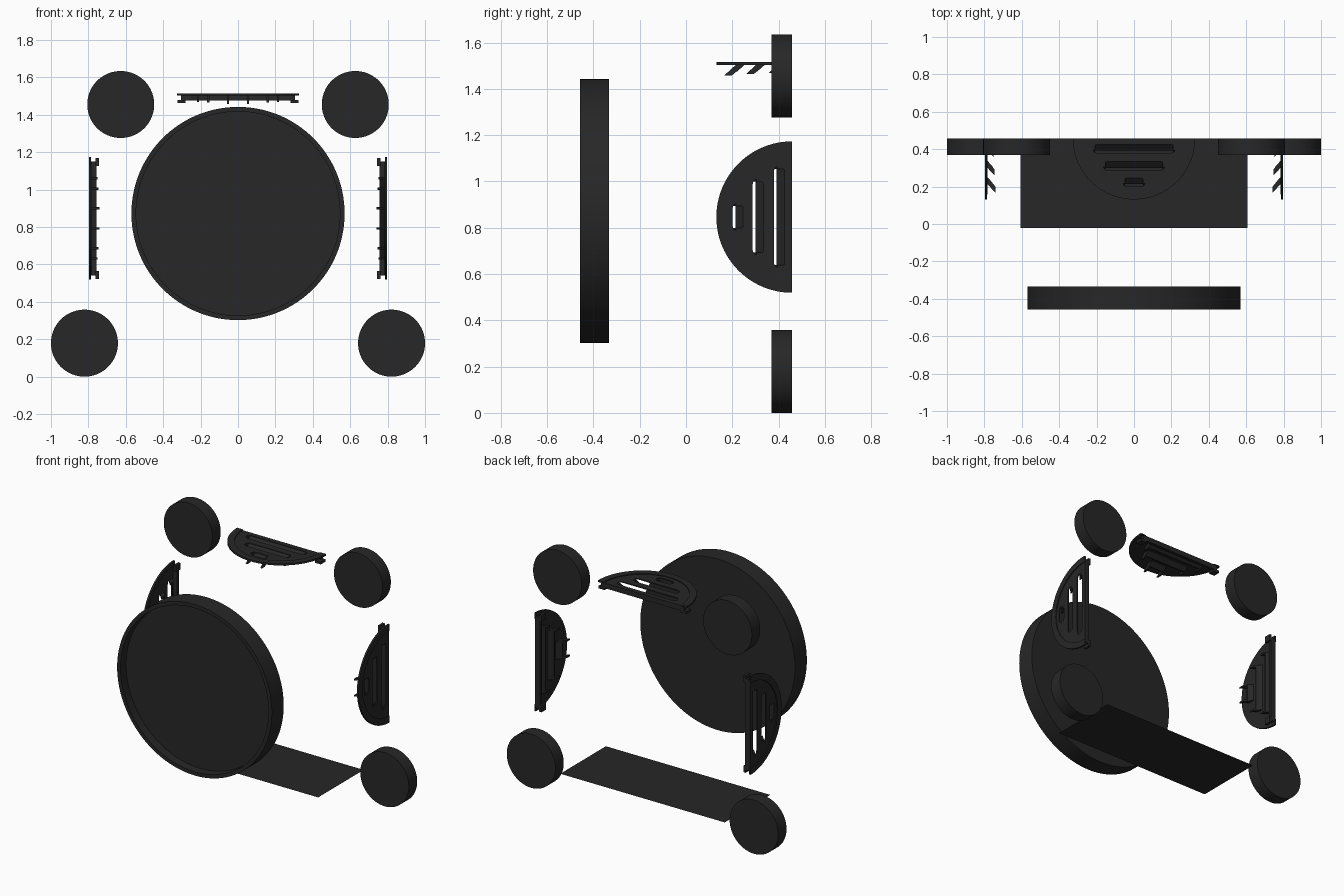
import bpy, bmesh, math
from mathutils import Matrix, Vector

if "Cube" in bpy.data.objects:
    bpy.data.objects.remove(bpy.data.objects["Cube"])

dark = bpy.data.materials.new("dark_plastic")
dark.diffuse_color = (0.02, 0.02, 0.02, 1)
dark.use_nodes = True
dark.node_tree.nodes["Principled BSDF"].inputs["Base Color"].default_value = dark.diffuse_color


def add(name, mesh, smooth=False):
    ob = bpy.data.objects.new(name, mesh)
    bpy.context.collection.objects.link(ob)
    mesh.materials.clear()
    mesh.materials.append(dark)
    if smooth:
        bpy.ops.object.select_all(action='DESELECT')
        ob.select_set(True)
        bpy.context.view_layer.objects.active = ob
        bpy.ops.object.shade_smooth_by_angle(angle=math.radians(30))
    return ob


def lathe(name, profile, cx, cz, n=96):
    """Spin (radius, y) points about an axis along y."""
    bm = bmesh.new()
    rings = []
    for r, y in profile:
        rings.append([bm.verts.new((cx + r * math.cos(2 * math.pi * i / n), y,
                                    cz + r * math.sin(2 * math.pi * i / n))) for i in range(n)])
    for a, b in zip(rings, rings[1:]):
        for i in range(n):
            j = (i + 1) % n
            bm.faces.new((a[i], a[j], b[j], b[i]))
    bm.faces.new(rings[0])
    bm.faces.new(rings[-1])
    bmesh.ops.recalc_face_normals(bm, faces=bm.faces)
    me = bpy.data.meshes.new(name)
    bm.to_mesh(me)
    bm.free()
    return add(name, me, True)


# Large drum with a flat rim and recessed front
lathe("large_drum", [(0.545, -0.40), (0.545, -0.458), (0.57, -0.458), (0.57, -0.333)],
      0, 0.872, 128)

# Four small drums
for s, side in ((-1, "left"), (1, "right")):
    lathe("upper_drum_" + side, [(0.179, 0.37), (0.179, 0.458)], s * 0.627, 1.455)
    lathe("lower_drum_" + side, [(0.179, 0.37), (0.179, 0.458)], s * 0.821, 0.179)

# Flat floor panel
bm = bmesh.new()
bm.faces.new([bm.verts.new(p) for p in ((-0.606, -0.022, 0.151), (0.606, -0.022, 0.151),
                                        (0.606, 0.458, 0.151), (-0.606, 0.458, 0.151))])
me = bpy.data.meshes.new("floor_panel")
bm.to_mesh(me)
bm.free()
add("floor_panel", me)

# Slots of each vent: y centre, half length, cheek depth
SLOTS = ((0.403, 0.22, 0.046), (0.311, 0.165, 0.05), (0.224, 0.06, 0.057))
HW = 0.023
WALL = 0.458


def half_disc(r, n=48):
    return [(r * math.cos(math.pi * i / n), WALL - r * math.sin(math.pi * i / n)) for i in range(n + 1)]


def stadium(y, h, w, n=8):
    pts = []
    for side in (1, -1):
        for i in range(n + 1):
            a = math.pi * i / n - math.pi / 2
            pts.append((side * (h - w + w * math.cos(a)), y + side * w * math.sin(a)))
    return pts


def slab(bm, loops, z, half):
    """Flat filled outline with holes, added to bm."""
    cu = bpy.data.curves.new("outline", 'CURVE')
    cu.dimensions, cu.fill_mode, cu.extrude = '2D', 'BOTH', half
    for pts in loops:
        sp = cu.splines.new('POLY')
        sp.points.add(len(pts) - 1)
        for p, (x, y) in zip(sp.points, pts):
            p.co = (x, y, 0, 1)
        sp.use_cyclic_u = True
    ob = bpy.data.objects.new("outline", cu)
    bpy.context.collection.objects.link(ob)
    bpy.context.view_layer.update()
    me = bpy.data.meshes.new_from_object(ob.evaluated_get(bpy.context.evaluated_depsgraph_get()))
    me.transform(Matrix.Translation((0, 0, z)))
    bm.from_mesh(me)
    bpy.data.objects.remove(ob)
    bpy.data.meshes.remove(me)


def prism(bm, poly, x0, x1):
    """Extrude a (y, z) polygon along x."""
    a = [bm.verts.new((x0, y, z)) for y, z in poly]
    b = [bm.verts.new((x1, y, z)) for y, z in poly]
    new = [bm.faces.new(a), bm.faces.new(b)]
    for i in range(len(a)):
        j = (i + 1) % len(a)
        new.append(bm.faces.new((a[i], a[j], b[j], b[i])))
    bmesh.ops.recalc_face_normals(bm, faces=new)


# Half-round vent with raised rim, outer face on local z = 0
bm = bmesh.new()
slab(bm, [half_disc(0.3)] + [stadium(y, h, HW) for y, h, d in SLOTS], -0.0095, 0.0035)
outer, inner = half_disc(0.327), half_disc(0.284)
for z in (0.0, -0.012):
    for i in range(48):
        bm.faces.new([bm.verts.new((*p, z)) for p in (outer[i], outer[i + 1], inner[i + 1], inner[i])])
for arc, z1 in ((outer, -0.012), (inner, -0.012)):
    for i in range(48):
        p, q = arc[i], arc[i + 1]
        bm.faces.new([bm.verts.new(c) for c in ((*p, 0), (*q, 0), (*q, z1), (*p, z1))])
bmesh.ops.remove_doubles(bm, verts=bm.verts, dist=0.00001)
bmesh.ops.recalc_face_normals(bm, faces=bm.faces)
for y, h, d in SLOTS:
    # slanted blade behind the slot, with a longer cheek at each end
    t = y + HW
    prism(bm, [(t, -0.01), (t + 0.008, -0.01), (t - 0.026, -0.04), (t - 0.034, -0.04)], -h, h)
    for s in (-1, 1):
        k = d - 0.01
        prism(bm, [(t - 0.03, -0.01), (t + 0.008, -0.01), (t + 0.008 - 1.2 * k, -d), (t - 0.025 - 1.2 * k, -d)],
              s * (h - 0.012), s * h)
# strip along the straight edge
prism(bm, [(0.438, -0.012), (WALL, -0.012), (WALL, -0.04), (0.438, -0.04)], -0.305, 0.305)
# forked mounting lugs at the ends
for s in (-1, 1):
    prism(bm, [(0.41, -0.036), (WALL, -0.036), (WALL, -0.053), (0.41, -0.053)], s * 0.28, s * 0.323)
vent = bpy.data.meshes.new("vent")
bm.to_mesh(vent)
bm.free()

# Top vent and the two upright side vents
for name, loc, ang in (("top_vent", (0, 0, 1.515), 0), ("right_vent", (0.797, 0, 0.846), 90),
                       ("left_vent", (-0.797, 0, 0.846), -90)):
    me = vent.copy()
    me.transform(Matrix.Translation(Vector(loc)) @ Matrix.Rotation(math.radians(ang), 4, 'Y'))
    add(name, me, True)
